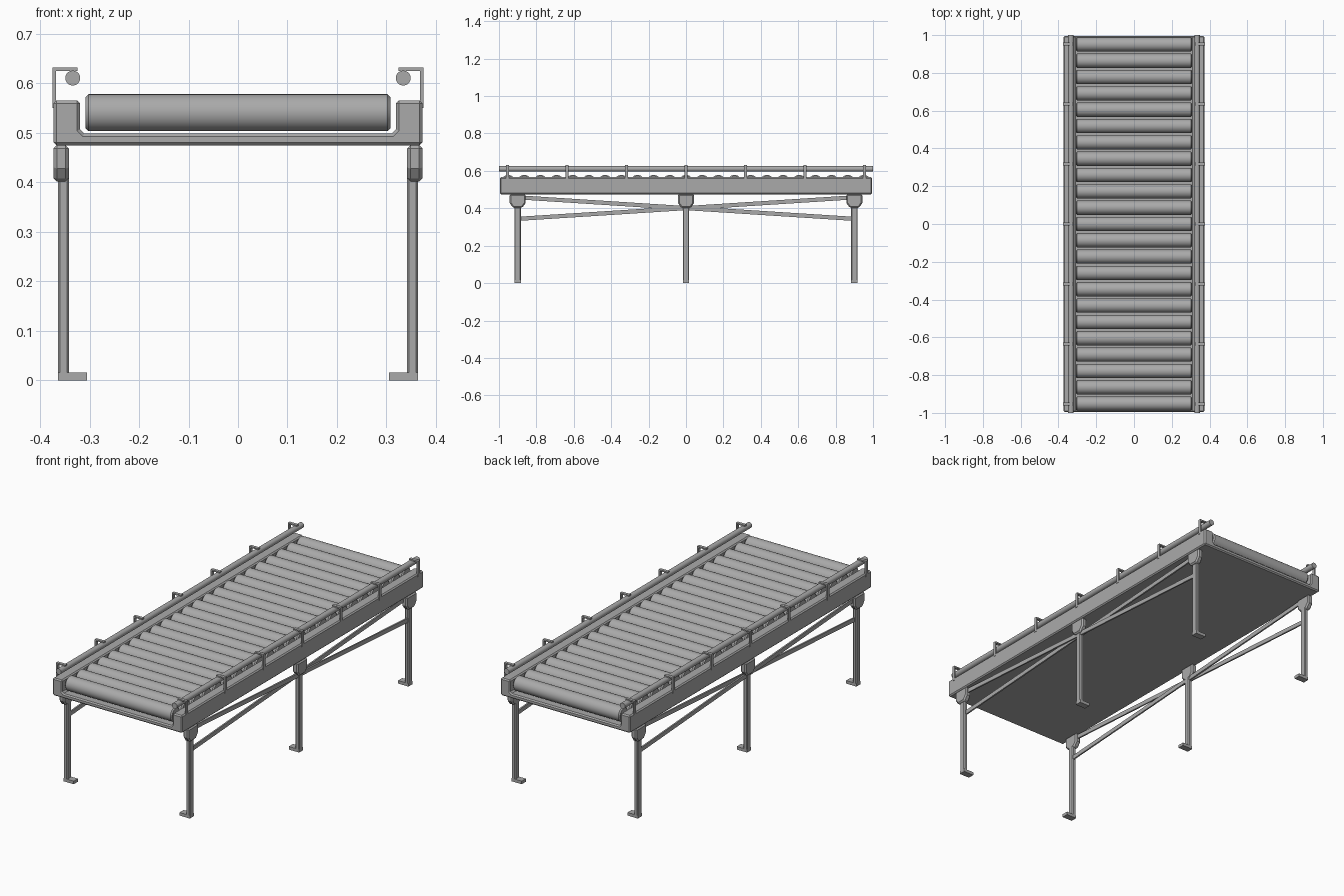
import bpy, bmesh, math
from mathutils import Matrix, Vector

if "Cube" in bpy.data.objects:
    bpy.data.objects.remove(bpy.data.objects["Cube"])

steel = bpy.data.materials.new("grey steel")
steel.use_nodes = True
GREY = (0.4, 0.4, 0.4, 1)
steel.diffuse_color = GREY
steel.node_tree.nodes["Principled BSDF"].inputs["Base Color"].default_value = GREY


def finish(name, bm, bevel=0, smooth=False):
    """Turn a bmesh into a named object, with chamfered edges if asked."""
    bmesh.ops.recalc_face_normals(bm, faces=bm.faces)
    if bevel:
        edges = [e for e in bm.edges if e.calc_face_angle(0) > 0.8]
        bmesh.ops.bevel(bm, geom=edges, offset=bevel, segments=1, affect='EDGES')
    mesh = bpy.data.meshes.new(name)
    bm.to_mesh(mesh)
    bm.free()
    mesh.materials.append(steel)
    obj = bpy.data.objects.new(name, mesh)
    bpy.context.collection.objects.link(obj)
    if smooth:
        bpy.ops.object.select_all(action='DESELECT')
        obj.select_set(True)
        bpy.context.view_layer.objects.active = obj
        bpy.ops.object.shade_smooth_by_angle(angle=math.radians(35))
    return obj


def box(name, lo, hi, bevel=0):
    lo, hi = Vector(lo), Vector(hi)
    bm = bmesh.new()
    bmesh.ops.create_cube(bm, size=1, matrix=Matrix.Translation((lo + hi) / 2)
                          @ Matrix.Diagonal((*(hi - lo), 1)))
    return finish(name, bm, bevel)


def prism(name, points, direction, bevel=0):
    """Extrude a closed outline along a direction."""
    bm = bmesh.new()
    face = bm.faces.new([bm.verts.new(p) for p in points])
    ext = bmesh.ops.extrude_face_region(bm, geom=[face])["geom"]
    bmesh.ops.translate(bm, vec=direction,
                        verts=[v for v in ext if isinstance(v, bmesh.types.BMVert)])
    return finish(name, bm, bevel)


def cylinder(name, centre, radius, length, axis, bevel=0):
    bm = bmesh.new()
    bmesh.ops.create_cone(bm, cap_ends=True, segments=32, radius1=radius,
                          radius2=radius, depth=length,
                          matrix=Matrix.Translation(centre)
                          @ Matrix.Rotation(math.pi / 2, 4, axis))
    return finish(name, bm, bevel, True)


# Bed: a channel section running the whole length
half = [(0.373, 0.475), (0.373, 0.566), (0.319, 0.566), (0.319, 0.507), (0.311, 0.499)]
outline = half + [(-x, z) for x, z in reversed(half)]
prism("bed", [(x, -0.995, z) for x, z in outline], (0, 1.99, 0), 0.006)

# Rollers
ROLLERS = 23
for i in range(ROLLERS):
    y = -0.951 + 1.902 * i / (ROLLERS - 1)
    cylinder("roller", (0, y, 0.541), 0.0375, 0.616, 'Y', 0.006)

for side, s in (("left", 1), ("right", -1)):
    def mirrored(a, b, s=s):
        return (s * a[0], *a[1:]), (s * b[0], *b[1:])

    def side_box(name, x0, x1, y0, y1, z0, z1, bevel=0, s=s, side=side):
        xs = sorted((s * x0, s * x1))
        box(side + "_" + name, (xs[0], y0, z0), (xs[1], y1, z1), bevel)

    # Guide rail and its hooked holders
    cylinder(side + "_guide_rail", (s * 0.334, 0, 0.611), 0.015, 2, 'X')
    for i in range(-3, 4):
        y = i * 0.318
        hook = [(0.375, 0.55), (0.375, 0.632), (0.324, 0.632),
                (0.324, 0.625), (0.368, 0.625), (0.368, 0.55)]
        prism(side + "_rail_holder", [(s * x, y - 0.008, z) for x, z in hook],
              (0, 0.016, 0))

    for y in (-0.9, 0, 0.9):
        # Leg with inward foot
        side_box("leg", 0.342, 0.364, y - 0.017, y + 0.017, 0, 0.42, 0.004)
        side_box("foot", 0.305, 0.364, y - 0.017, y + 0.017, 0, 0.016)
        # Tapered mount under the bed
        plate = [(0.043, 0.476), (0.043, 0.428), (0.024, 0.402)]
        plate += [(-a, z) for a, z in reversed(plate)]
        prism(side + "_leg_mount", [(s * 0.342, y + a, z) for a, z in plate],
              (s * 0.031, 0, 0), 0.007)

    # Crossed braces between the end legs
    for d, x in ((1, 0.345), (-1, 0.353)):
        ends = [(-0.89, 0.333), (0.89, 0.447), (0.89, 0.469), (-0.89, 0.355)]
        prism(side + "_brace", [(s * x, d * y, z) for y, z in ends],
              (s * 0.008, 0, 0))
